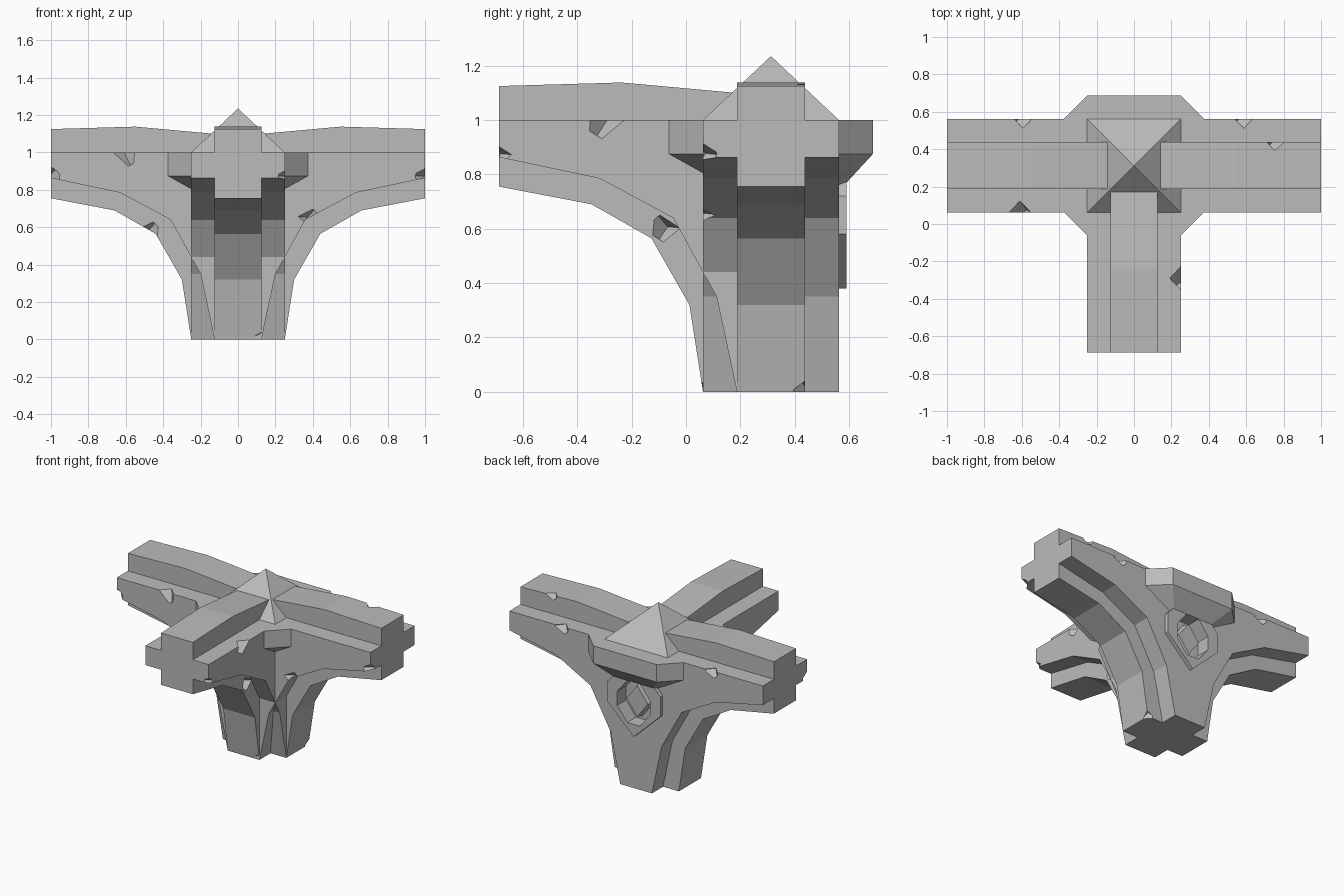
import bpy, bmesh
from math import pi
from mathutils import Matrix, Vector

cube = bpy.data.objects.get("Cube")
if cube:
    bpy.data.objects.remove(cube, do_unlink=True)

stone = bpy.data.materials.new("grey stone")
stone.use_nodes = True
COLOR = (0.5, 0.5, 0.5, 1)
stone.diffuse_color = COLOR
stone.node_tree.nodes["Principled BSDF"].inputs["Base Color"].default_value = COLOR
stone.node_tree.nodes["Principled BSDF"].inputs["Roughness"].default_value = 0.9

CY = 0.3125            # pillar axis
AXIS = Vector((0, CY, 0))


def finish(bm, name):
    bmesh.ops.recalc_face_normals(bm, faces=bm.faces[:])
    mesh = bpy.data.meshes.new(name)
    bm.to_mesh(mesh)
    bm.free()
    mesh.materials.append(stone)
    ob = bpy.data.objects.new(name, mesh)
    bpy.context.scene.collection.objects.link(ob)
    return ob


def loft(name, *rings):
    """Solid through rings with equal point counts, capped at both ends."""
    bm = bmesh.new()
    loops = [[bm.verts.new(p) for p in ring] for ring in rings]
    n = len(loops[0])
    bm.faces.new(loops[0])
    bm.faces.new(loops[-1])
    for a, b in zip(loops, loops[1:]):
        for i in range(n):
            j = (i + 1) % n
            bm.faces.new((a[i], a[j], b[j], b[i]))
    return finish(bm, name)


def slab(name, profile, y0, y1):
    """Extrude an (x, z) profile along y."""
    return loft(name, *[[(x, y, z) for x, z in profile] for y in (y0, y1)])


def cut(ob, cutter):
    mod = ob.modifiers.new("cut", 'BOOLEAN')
    mod.operation, mod.solver, mod.object = 'DIFFERENCE', 'EXACT', cutter
    deps = bpy.context.evaluated_depsgraph_get()
    mesh = bpy.data.meshes.new_from_object(ob.evaluated_get(deps))
    ob.modifiers.clear()
    ob.data = mesh


def chip(ob, place, size):
    """Knock a small wedge off an edge."""
    bm = bmesh.new()
    turn = Matrix.Rotation(0.7, 4, 'X') @ Matrix.Rotation(0.6, 4, 'Y') @ Matrix.Rotation(0.5, 4, 'Z')
    bmesh.ops.create_cube(bm, size=size, matrix=Matrix.Translation(place) @ turn)
    tool = finish(bm, "chip_cutter")
    cut(ob, tool)
    bpy.data.objects.remove(tool, do_unlink=True)


def mirrored(half):
    return half + [(-x, z) for x, z in reversed(half)]


# Arched arm profiles: distance from the pillar axis, height
rib = [(0.25, 0), (0.3, 0.32), (0.44, 0.565), (0.66, 0.69), (1, 0.755),
       (1, 1.125), (0.55, 1.138), (0.13, 1.1)]
web = [(0.125, 0), (0.2, 0.35), (0.36, 0.64), (0.63, 0.785), (1, 0.863), (1, 1)]

# Side arms run straight through
side_rib = slab("side_rib", mirrored(rib), CY - 0.125, CY + 0.125)
side_web = slab("side_web", mirrored(web), CY - 0.25, CY + 0.25)

# Front arm is a half arm turned to the front
to_front = Matrix.Translation(AXIS) @ Matrix.Rotation(-pi / 2, 4, 'Z')
front_rib = slab("front_rib", [(0, 0)] + rib + [(0, 1.1)], -0.125, 0.125)
front_web = slab("front_web", [(0, 0)] + web + [(0, 1)], -0.25, 0.25)
for ob in (front_rib, front_web):
    ob.data.transform(to_front)


# Chamfered collar tapering underneath
def octagon(half, chamfer, z):
    k = half - chamfer
    corners = [(half, -k), (half, k), (k, half), (-k, half),
               (-half, k), (-half, -k), (-k, -half), (k, -half)]
    return [(x, y + CY, z) for x, y in corners]


collar = loft("collar", octagon(0.26, 0.12, 0.75), octagon(0.375, 0.125, 0.875),
              octagon(0.375, 0.125, 1.0))

# Pyramid cap
bm = bmesh.new()
bmesh.ops.create_cone(bm, cap_ends=True, segments=4, radius1=0.25 * 2 ** 0.5, radius2=0,
                      depth=0.235, matrix=Matrix.Translation((0, CY, 1.1175))
                      @ Matrix.Rotation(pi / 4, 4, 'Z'))
finish(bm, "pyramid_cap")

# Shield frame on the back with a recess and a diamond
shield = slab("back_shield", mirrored([(0.0, 0.38), (0.21, 0.58), (0.21, 0.72), (0.12, 0.82)])[:-1],
              0.52, 0.59)
recess = slab("recess_cutter", mirrored([(0.05, 0.47), (0.13, 0.57), (0.13, 0.67), (0.05, 0.77)]),
              0.49, 0.8)
recess.hide_render = True
for ob in (shield, side_web, collar):
    cut(ob, recess)
bpy.data.objects.remove(recess, do_unlink=True)


def diamond(scale, y):
    return [(x * scale, y, 0.62 + z * scale) for x, z in ((0, -0.13), (0.1, 0), (0, 0.13), (-0.1, 0))]


loft("back_diamond", diamond(1, 0.48), diamond(0.85, 0.55))

# Worn chips along the edges
for place, size in (((0.27, -0.3, 1.0), 0.1), ((0.26, -0.69, 0.87), 0.06)):
    chip(front_web, place, size)
for place, size in (((-0.6, 0.04, 1.0), 0.1), ((0.38, 0.05, 0.65), 0.07),
                    ((-1, 0.06, 0.87), 0.07), ((1, 0.06, 0.87), 0.07),
                    ((0.58, 0.57, 1.0), 0.07), ((-0.6, 0.57, 1.0), 0.07)):
    chip(side_web, place, size)
for place, size in (((0.135, -0.08, 0.6), 0.07), ((0.13, 0.06, 0.0), 0.06)):
    chip(front_rib, place, size)
for place, size in (((0.75, 0.44, 1.14), 0.06), ((-0.47, 0.18, 0.58), 0.07),
                    ((0.25, 0.44, 0.0), 0.06)):
    chip(side_rib, place, size)
